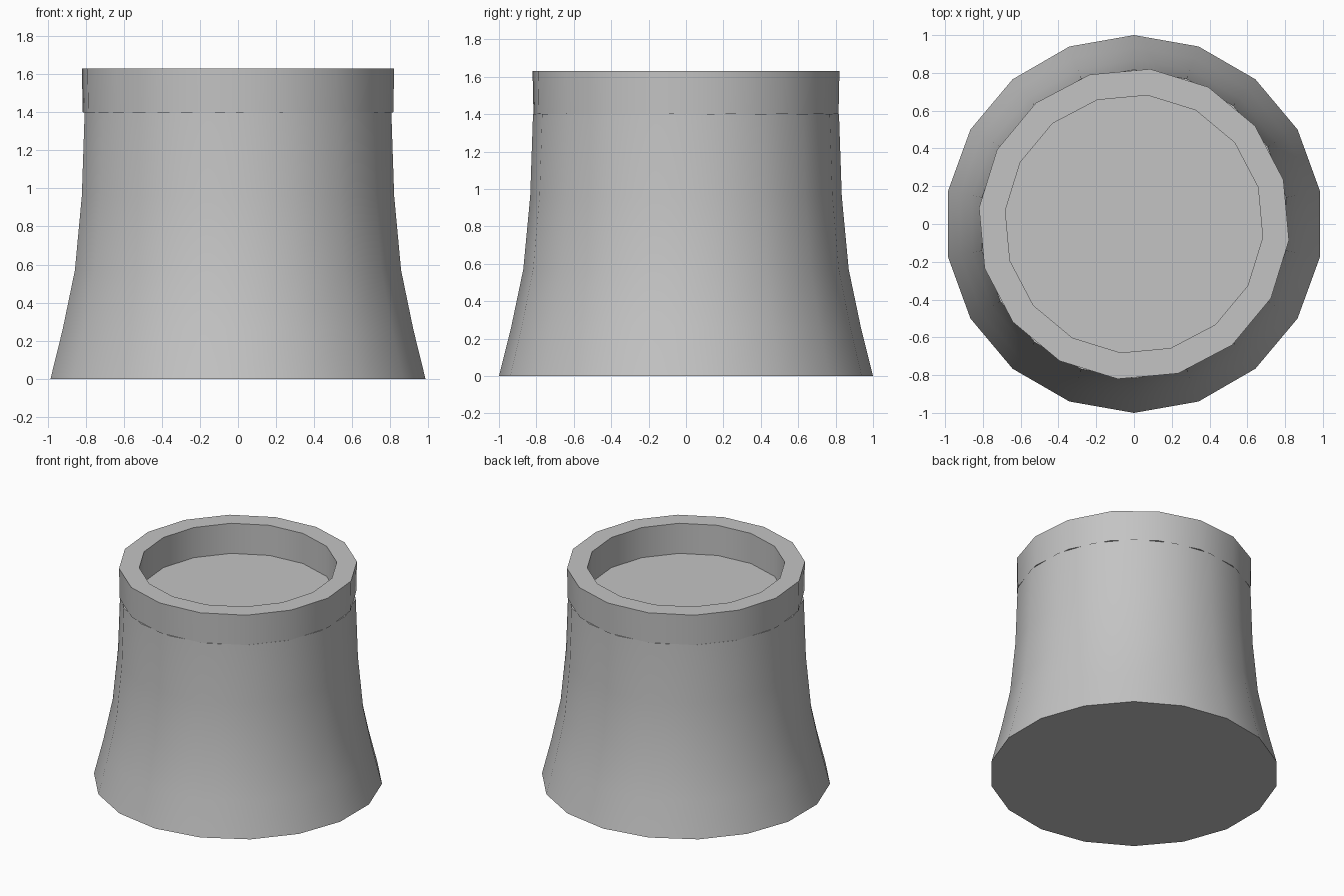
import bpy, bmesh, math

cube = bpy.data.objects.get("Cube")
if cube:
    bpy.data.objects.remove(cube, do_unlink=True)

# One plain concrete colour
concrete = bpy.data.materials.new("concrete_grey")
concrete.use_nodes = True
colour = (0.55, 0.55, 0.55, 1)
concrete.diffuse_color = colour
concrete.node_tree.nodes["Principled BSDF"].inputs["Base Color"].default_value = colour


def lathe(name, profile, sides, phase, closed=False):
    """Turn a (radius, height) profile round z; open profiles get flat end caps."""
    bm = bmesh.new()
    rings = []
    for r, z in profile:
        angles = [math.radians(phase) + math.tau * i / sides for i in range(sides)]
        rings.append([bm.verts.new((r * math.cos(a), r * math.sin(a), z)) for a in angles])
    pairs = list(zip(rings, rings[1:]))
    if closed:
        pairs.append((rings[-1], rings[0]))
    else:
        bm.faces.new(reversed(rings[0]))
        bm.faces.new(rings[-1])
    for low, high in pairs:
        for i in range(sides):
            j = (i + 1) % sides
            bm.faces.new((low[i], low[j], high[j], high[i]))
    bmesh.ops.recalc_face_normals(bm, faces=bm.faces)
    mesh = bpy.data.meshes.new(name)
    bm.to_mesh(mesh)
    bm.free()
    mesh.materials.append(concrete)
    obj = bpy.data.objects.new(name, mesh)
    bpy.context.collection.objects.link(obj)
    bpy.ops.object.select_all(action="DESELECT")
    obj.select_set(True)
    bpy.context.view_layer.objects.active = obj
    bpy.ops.object.shade_smooth_by_angle(angle=math.radians(30))
    return obj


# Flared tower shell, capped at the bottom and below the rim
lathe("tower_body",
      [(1.0, 0), (0.935, 0.26), (0.87, 0.57), (0.833, 0.96), (0.818, 1.4)],
      18, 10)

# Thick open rim standing on the shell
lathe("top_rim",
      [(0.82, 1.4), (0.825, 1.63), (0.685, 1.63), (0.685, 1.4)],
      16, -6, closed=True)
